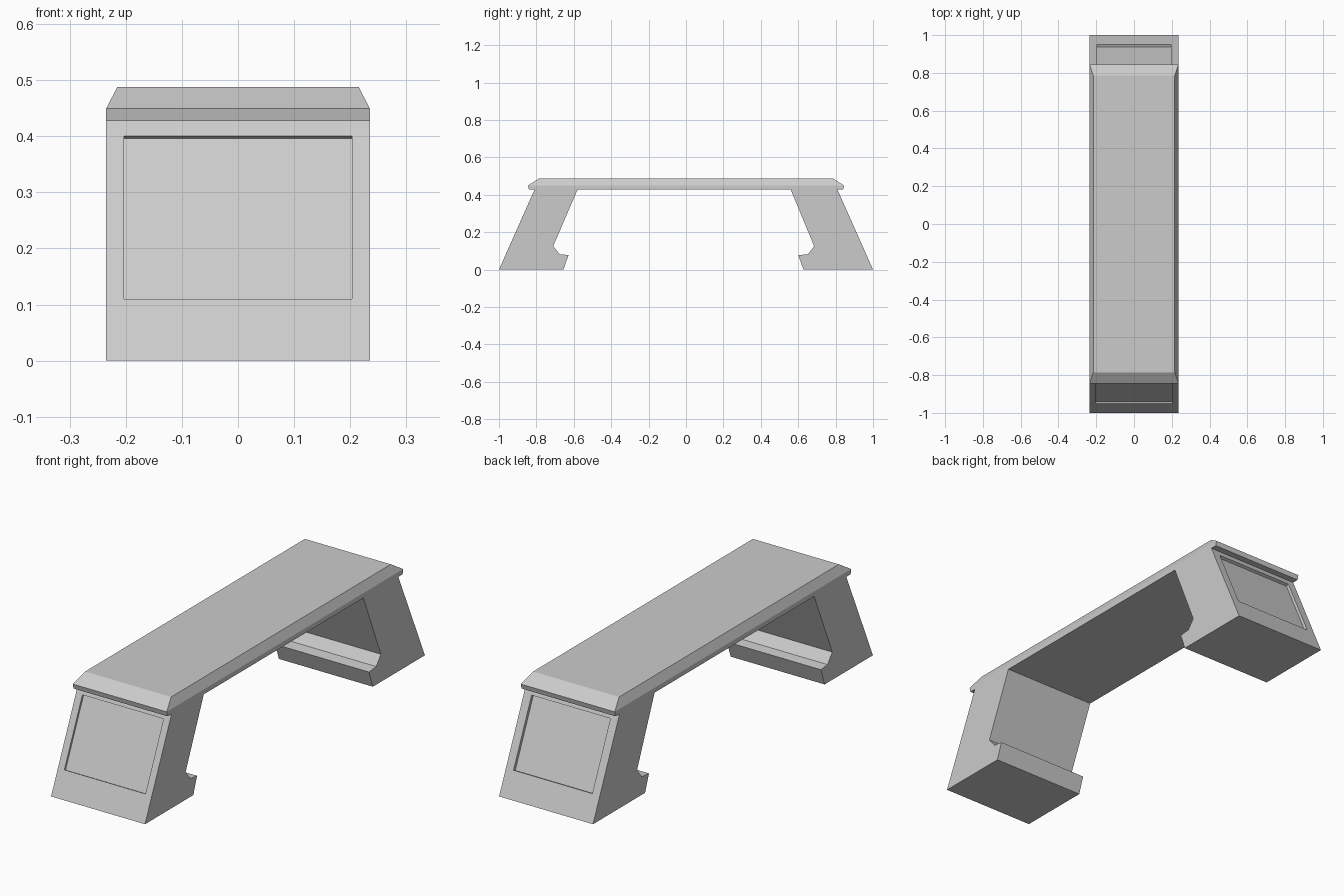
import bpy, bmesh
from mathutils import Vector

if "Cube" in bpy.data.objects:
    bpy.data.objects.remove(bpy.data.objects["Cube"])

W = 0.235     # half width of the whole handle
TOP = 0.427   # underside of the grip bar


def finish(name, bm):
    bmesh.ops.recalc_face_normals(bm, faces=bm.faces[:])
    mesh = bpy.data.meshes.new(name)
    bm.to_mesh(mesh)
    bm.free()
    obj = bpy.data.objects.new(name, mesh)
    bpy.context.collection.objects.link(obj)
    return obj


def leg(name, profile, panel_half, depth):
    """Extrude a side profile across x and sink a panel into its outer slope."""
    bm = bmesh.new()
    side = bm.faces.new([bm.verts.new((-W, y, z)) for y, z in profile])
    ext = bmesh.ops.extrude_face_region(bm, geom=[side])
    moved = [v for v in ext["geom"] if isinstance(v, bmesh.types.BMVert)]
    bmesh.ops.translate(bm, verts=moved, vec=(2 * W, 0, 0))
    bmesh.ops.recalc_face_normals(bm, faces=bm.faces[:])

    # recessed panel on the outer slope
    (y0, z0), (y1, z1) = profile[:2]
    mid = Vector((0, (y0 + y1) / 2, (z0 + z1) / 2))
    slope = min(bm.faces, key=lambda f: (f.calc_center_median() - mid).length)
    bmesh.ops.inset_individual(bm, faces=[slope], thickness=0.03)
    for v in slope.verts:
        z = 0.11 if v.co.z < mid.z else 0.40
        x = panel_half if v.co.x > 0 else -panel_half
        v.co = (x, y0 + (y1 - y0) * (z - z0) / (z1 - z0), z)
    bm.normal_update()
    inward = -slope.normal * depth
    floor = bmesh.ops.extrude_discrete_faces(bm, faces=[slope])["faces"][0]
    bmesh.ops.translate(bm, verts=floor.verts[:], vec=inward)
    return finish(name, bm)


# front and back legs, each with a hooked foot on the inside
leg("front_leg", [(-1, 0), (-0.81, TOP), (-0.58, TOP), (-0.71, 0.125),
                  (-0.675, 0.082), (-0.628, 0.077), (-0.655, 0)], 0.203, 0.010)
leg("back_leg", [(1, 0), (0.81, TOP), (0.56, TOP), (0.685, 0.125),
                 (0.652, 0.082), (0.60, 0.077), (0.628, 0)], 0.197, 0.014)

# grip bar: short lip, then a bevel up to the flat top
bm = bmesh.new()
rings = []
for hx, hy, z in ((W, 0.84, TOP), (W, 0.845, 0.449), (0.215, 0.785, 0.488)):
    rings.append([bm.verts.new((sx * hx, sy * hy, z))
                  for sx, sy in ((-1, -1), (1, -1), (1, 1), (-1, 1))])
for low, high in zip(rings, rings[1:]):
    for i in range(4):
        j = (i + 1) % 4
        bm.faces.new((low[i], low[j], high[j], high[i]))
bm.faces.new(rings[0])
bm.faces.new(rings[-1])
finish("grip_bar", bm)
